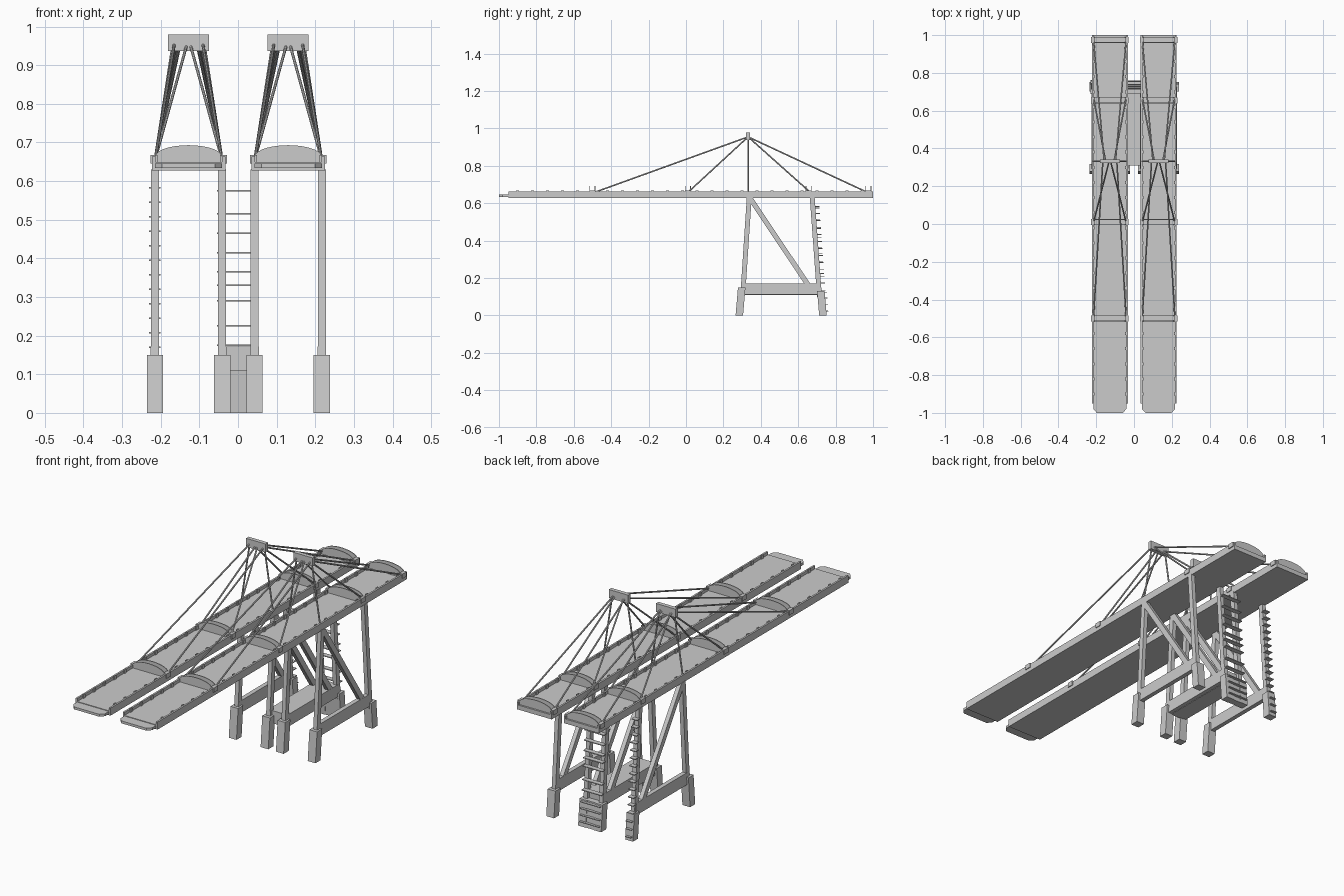
import bpy, bmesh, math
from mathutils import Vector

if "Cube" in bpy.data.objects:
    bpy.data.objects.remove(bpy.data.objects["Cube"])


def extrude(name, pts, a, b, axis):
    """Closed 2D profile swept from a to b; the profile uses the other two axes in order."""
    def place(p, t):
        v = list(p)
        v.insert(axis, t)
        return v
    bm = bmesh.new()
    lo = [bm.verts.new(place(p, a)) for p in pts]
    hi = [bm.verts.new(place(p, b)) for p in pts]
    bm.faces.new(lo)
    bm.faces.new(hi)
    n = len(pts)
    for i in range(n):
        j = (i + 1) % n
        bm.faces.new((lo[i], lo[j], hi[j], hi[i]))
    bmesh.ops.recalc_face_normals(bm, faces=bm.faces)
    me = bpy.data.meshes.new(name)
    bm.to_mesh(me)
    bm.free()
    ob = bpy.data.objects.new(name, me)
    bpy.context.collection.objects.link(ob)
    return ob


def box(name, x0, x1, y0, y1, z0, z1):
    return extrude(name, [(x0, y0), (x1, y0), (x1, y1), (x0, y1)], z0, z1, 2)


def rod(name, a, b, r=0.004):
    a, b = Vector(a), Vector(b)
    d = b - a
    bpy.ops.mesh.primitive_cylinder_add(vertices=8, radius=r, depth=d.length, location=(a + b) / 2)
    ob = bpy.context.object
    ob.name = name
    ob.rotation_euler = d.to_track_quat('Z', 'Y').to_euler()
    bpy.ops.object.shade_smooth_by_angle()


def strut(name, x, w, bottom, top, d0, d1):
    """Leaning post with horizontal cuts, in the yz plane."""
    (y0, z0), (y1, z1) = bottom, top
    extrude(name, [(y0 - d0, z0), (y0 + d0, z0), (y1 + d1, z1), (y1 - d1, z1)],
            x - w, x + w, 0)


def rear_y(z):
    return 0.71 - (z - 0.15) * 0.073


for side, cx in (("left", -0.128), ("right", 0.130)):
    # deck channel with raised edges
    w, i = 0.095, 0.086
    extrude(side + "_deck",
            [(cx - w, 0.627), (cx + w, 0.627), (cx + w, 0.664), (cx + i, 0.664),
             (cx + i, 0.649), (cx - i, 0.649), (cx - i, 0.664), (cx - w, 0.664)],
            -0.95, 1.0, 1)
    # chamfered tip plate
    t = 0.087
    extrude(side + "_deck_tip",
            [(cx - t, -0.94), (cx - t, -0.98), (cx - t + 0.018, -1), (cx + t - 0.018, -1),
             (cx + t, -0.98), (cx + t, -0.94)], 0.634, 0.646, 2)
    # small studs inside the deck edges
    for k in range(24):
        y = -0.9 + k * 0.08
        for s in (-1, 1):
            x = cx + s * (i - 0.002)
            box(side + "_edge_stud", x - 0.003, x + 0.003, y - 0.008, y + 0.008, 0.648, 0.667)
    # arched plates and their brackets
    for y in (-0.5, 0.01, 0.655, 0.975):
        arc = [(cx + 0.086 * math.cos(a), 0.664 + 0.029 * math.sin(a))
               for a in (math.pi * k / 14 for k in range(15))]
        for dy in (-0.014, 0.014):
            extrude(side + "_arch_plate", [(cx + 0.086, 0.648)] + arc + [(cx - 0.086, 0.648)],
                    y + dy - 0.002, y + dy + 0.002, 1)
        for s in (-1, 1):
            x = cx + s * 0.09
            box(side + "_arch_bracket", x - 0.009, x + 0.009, y - 0.016, y + 0.016, 0.645, 0.668)

    # mast head, mast rods and stays
    box(side + "_mast_head", cx - 0.053, cx + 0.053, 0.322, 0.342, 0.937, 0.979)
    for s in (-1, 1):
        for y, top in ((0.332, 0.04), (-0.49, 0.037), (0.01, 0.004), (0.665, 0.022), (0.97, 0.03)):
            rod(side + "_stay", (cx + s * top, 0.332, 0.955), (cx + s * 0.086, y, 0.658))

    # legs, feet, side beams and diagonals
    for s in (-1, 1):
        x = cx + s * 0.087
        fx = x
        strut(side + "_front_leg", x, 0.0105, (0.305, 0.13), (0.338, 0.63), 0.013, 0.013)
        strut(side + "_rear_leg", x, 0.0105, (rear_y(0.1), 0.1), (rear_y(0.63), 0.63), 0.013, 0.013)
        strut(side + "_front_foot", fx, 0.021, (0.285, 0), (0.298, 0.15), 0.02, 0.02)
        strut(side + "_rear_foot", fx, 0.021, (0.732, 0), (0.721, 0.13), 0.02, 0.02)
        strut(side + "_diagonal_brace", x, 0.0105, (0.655, 0.16), (0.342, 0.628), 0.016, 0.016)
        box(side + "_side_beam", x - 0.011, x + 0.011, 0.295, 0.715, 0.112, 0.172)

# central platform and its rear pedestal
box("centre_platform", -0.034, 0.034, 0.31, 0.71, 0.11, 0.172)
strut("centre_pedestal", 0, 0.03, (0.732, 0), (0.721, 0.13), 0.018, 0.018)

# wide ladder between the inner rear legs
for z in (0.175, 0.225, 0.29, 0.33, 0.365, 0.415, 0.465, 0.515, 0.575):
    y = rear_y(z) + 0.022
    box("centre_ladder_rung", -0.055, 0.052, y - 0.012, y + 0.012, z - 0.002, z + 0.002)
for k in range(4):
    z = 0.025 + k * 0.032
    box("centre_foot_step", -0.055, 0.052, 0.735, 0.762 - z * 0.07, z - 0.002, z + 0.002)

# narrow ladder on the outer left rear leg
for k in range(16):
    z = 0.02 + k * 0.0375
    y = rear_y(z) + (0.022 if z > 0.13 else 0.03)
    box("outer_ladder_rung", -0.231, -0.2, y - 0.013, y + 0.013, z - 0.002, z + 0.002)
